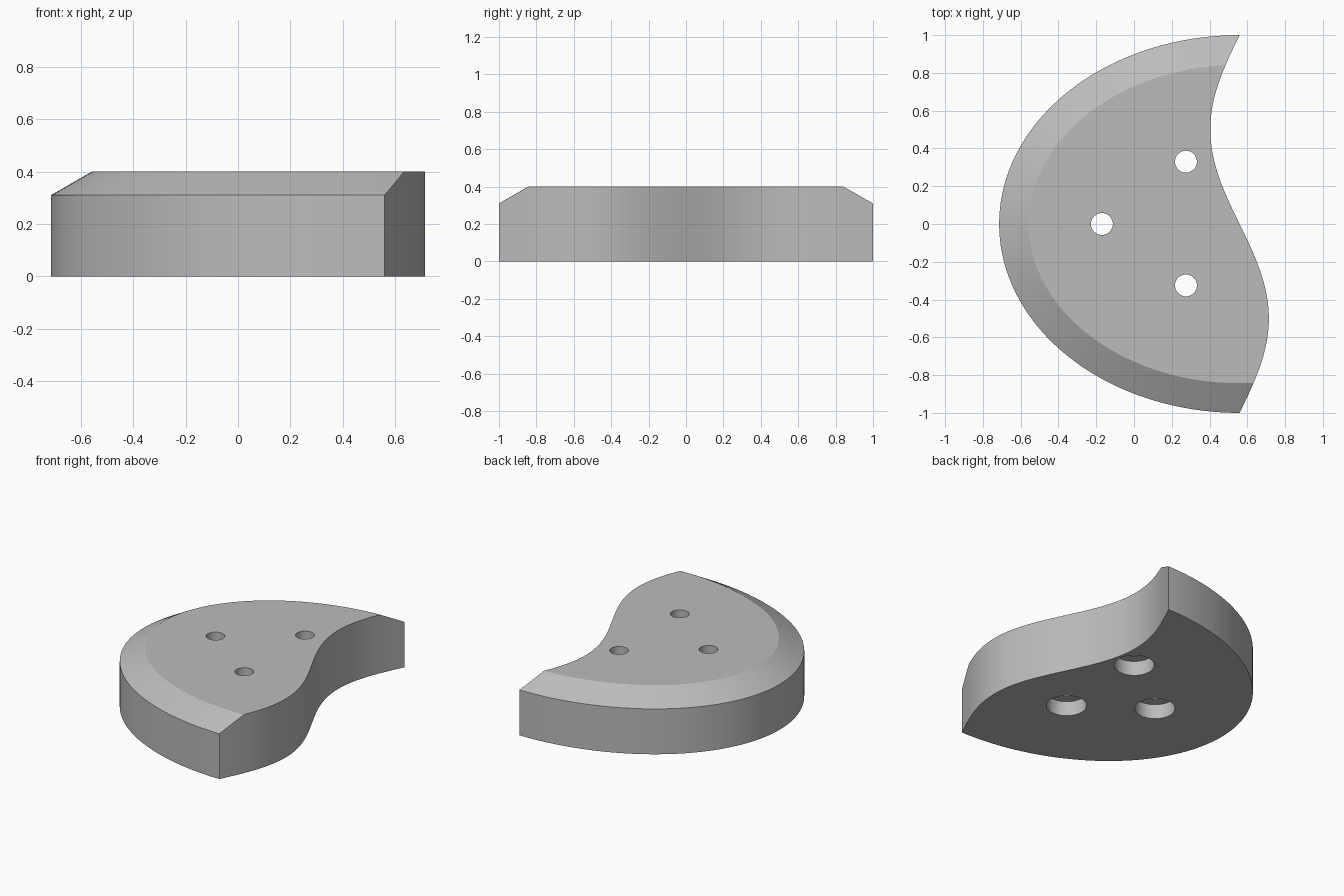
import bpy, bmesh, math

HEIGHT, SHOULDER, CHAMFER = 0.40, 0.31, 0.157
CENTRE_X, RADIUS_X, RADIUS_Y = 0.559, 1.273, 1.0
WAVE = 0.155
HOLES = [(0.275, 0.33), (0.275, -0.325), (-0.17, 0)]

if "Cube" in bpy.data.objects:
    bpy.data.objects.remove(bpy.data.objects["Cube"])

grey = bpy.data.materials.new("plain grey")
grey.use_nodes = True
colour = (0.5, 0.5, 0.5, 1)
grey.diffuse_color = colour
grey.node_tree.nodes["Principled BSDF"].inputs["Base Color"].default_value = colour


def loft(name, rings):
    """Closed solid through equal-length rings, listed bottom to top."""
    bm = bmesh.new()
    loops = [[bm.verts.new(p) for p in ring] for ring in rings]
    n = len(loops[0])
    bm.faces.new(loops[0])
    bm.faces.new(loops[-1])
    for low, high in zip(loops, loops[1:]):
        for i in range(n):
            j = (i + 1) % n
            bm.faces.new((low[i], low[j], high[j], high[i]))
    bmesh.ops.recalc_face_normals(bm, faces=bm.faces)
    mesh = bpy.data.meshes.new(name)
    bm.to_mesh(mesh)
    bm.free()
    obj = bpy.data.objects.new(name, mesh)
    bpy.context.collection.objects.link(obj)
    obj.data.materials.append(grey)
    return obj


def ellipse(z, inset, count=160):
    """Ellipse moved inward along its normals."""
    ring = []
    for i in range(count):
        a = math.tau * i / count
        nx, ny = math.cos(a) / RADIUS_X, math.sin(a) / RADIUS_Y
        k = inset / math.hypot(nx, ny)
        ring.append((CENTRE_X + RADIUS_X * math.cos(a) - nx * k,
                     RADIUS_Y * math.sin(a) - ny * k, z))
    return ring


def circle(x, y, z, r, count=48):
    return [(x + r * math.cos(math.tau * i / count),
             y + r * math.sin(math.tau * i / count), z) for i in range(count)]


def wave_outline(z):
    """Region to the left of the S-shaped edge."""
    ys = [-1.1 + 2.2 * i / 88 for i in range(89)]
    edge = [(CENTRE_X - WAVE * math.sin(math.pi * y), y, z) for y in ys]
    return edge + [(-2, 1.1, z), (-2, -1.1, z)]


def cut(target, cutter, operation):
    cutter.hide_render = True
    mod = target.modifiers.new(operation, 'BOOLEAN')
    mod.operation = operation
    mod.solver = 'EXACT'
    mod.object = cutter
    bpy.context.view_layer.objects.active = target
    bpy.ops.object.modifier_apply(modifier=mod.name)
    bpy.data.objects.remove(cutter)


# Chamfered oval body, trimmed to the S-shaped edge
body = loft("body", [ellipse(0, 0), ellipse(SHOULDER, 0), ellipse(HEIGHT, CHAMFER)])
cut(body, loft("edge_cutter", [wave_outline(-0.1), wave_outline(0.5)]), 'INTERSECT')

# Stepped holes: narrow through the top, wide recess underneath
for x, y in HOLES:
    steps = [(-0.1, 0.125), (0.1, 0.125), (0.1, 0.058), (0.5, 0.058)]
    cut(body, loft("hole_cutter", [circle(x, y, z, r) for z, r in steps]), 'DIFFERENCE')

bpy.ops.object.select_all(action='DESELECT')
body.select_set(True)
bpy.context.view_layer.objects.active = body
bpy.ops.object.shade_smooth_by_angle(angle=math.radians(25))
